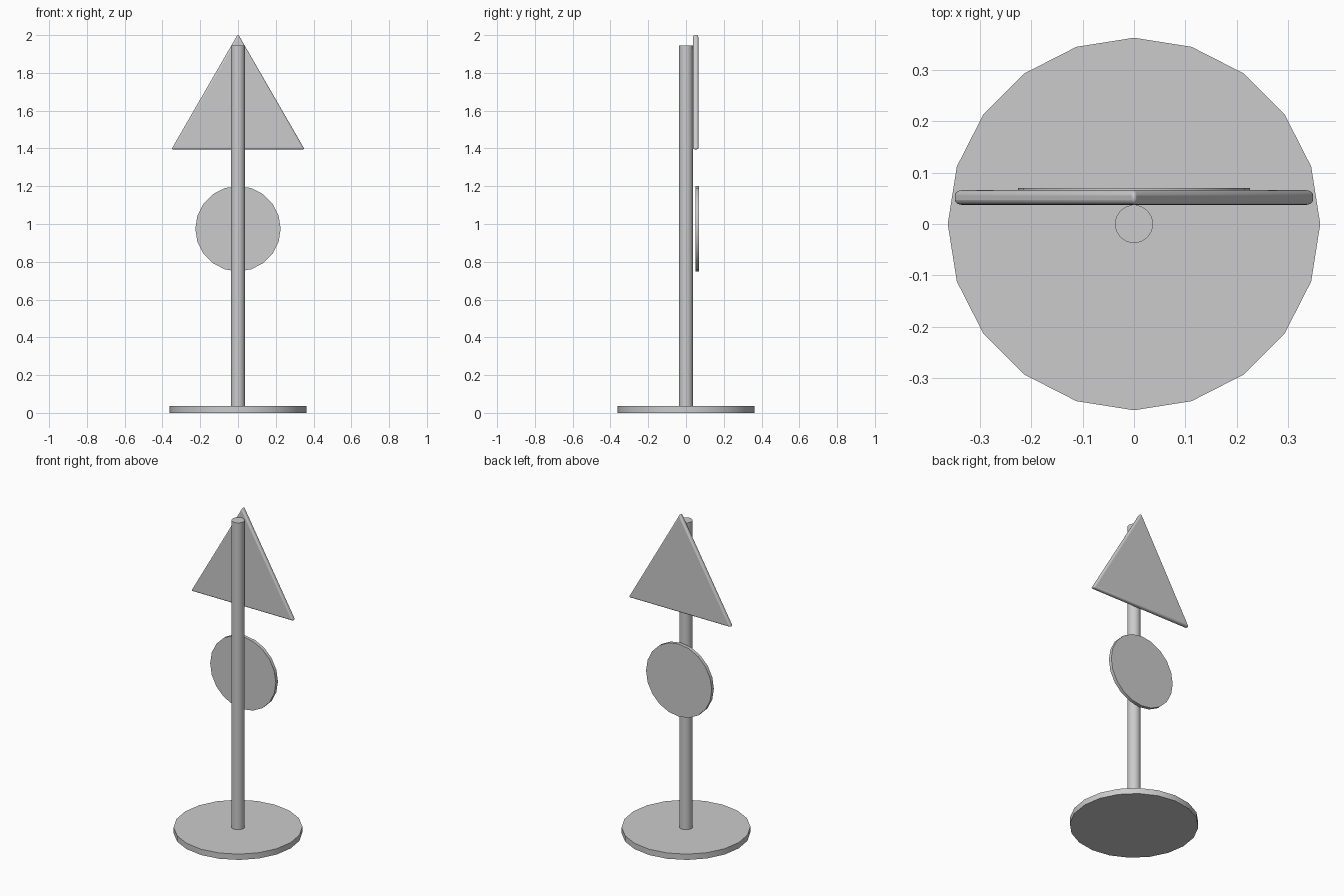
import bpy, math

if "Cube" in bpy.data.objects:
    bpy.data.objects.remove(bpy.data.objects["Cube"])


def cylinder(name, sides, radius, depth, location, upright=False):
    """Cylinder along z, or along y when it is an upright plate."""
    rot = (math.pi / 2, 0, 0) if upright else (0, 0, 0)
    bpy.ops.mesh.primitive_cylinder_add(vertices=sides, radius=radius, depth=depth,
                                        location=location, rotation=rot)
    obj = bpy.context.object
    obj.name = name
    bpy.ops.object.shade_smooth_by_angle(angle=math.radians(30))
    return obj


# Round foot and post
cylinder("base", 20, 0.363, 0.036, (0, 0, 0.018))
cylinder("post", 32, 0.037, 1.925, (0, 0, 0.9825))

# Triangular plate with rounded edges, point up, behind the post
triangle = cylinder("triangle_sign", 3, 0.4073, 0.029, (0, 0.0515, 1.5987), True)
bevel = triangle.modifiers.new("rounded_edges", 'BEVEL')
bevel.width = 0.01
bevel.segments = 3

# Round plate below it
cylinder("round_sign", 20, 0.226, 0.021, (0, 0.0595, 0.975), True)
